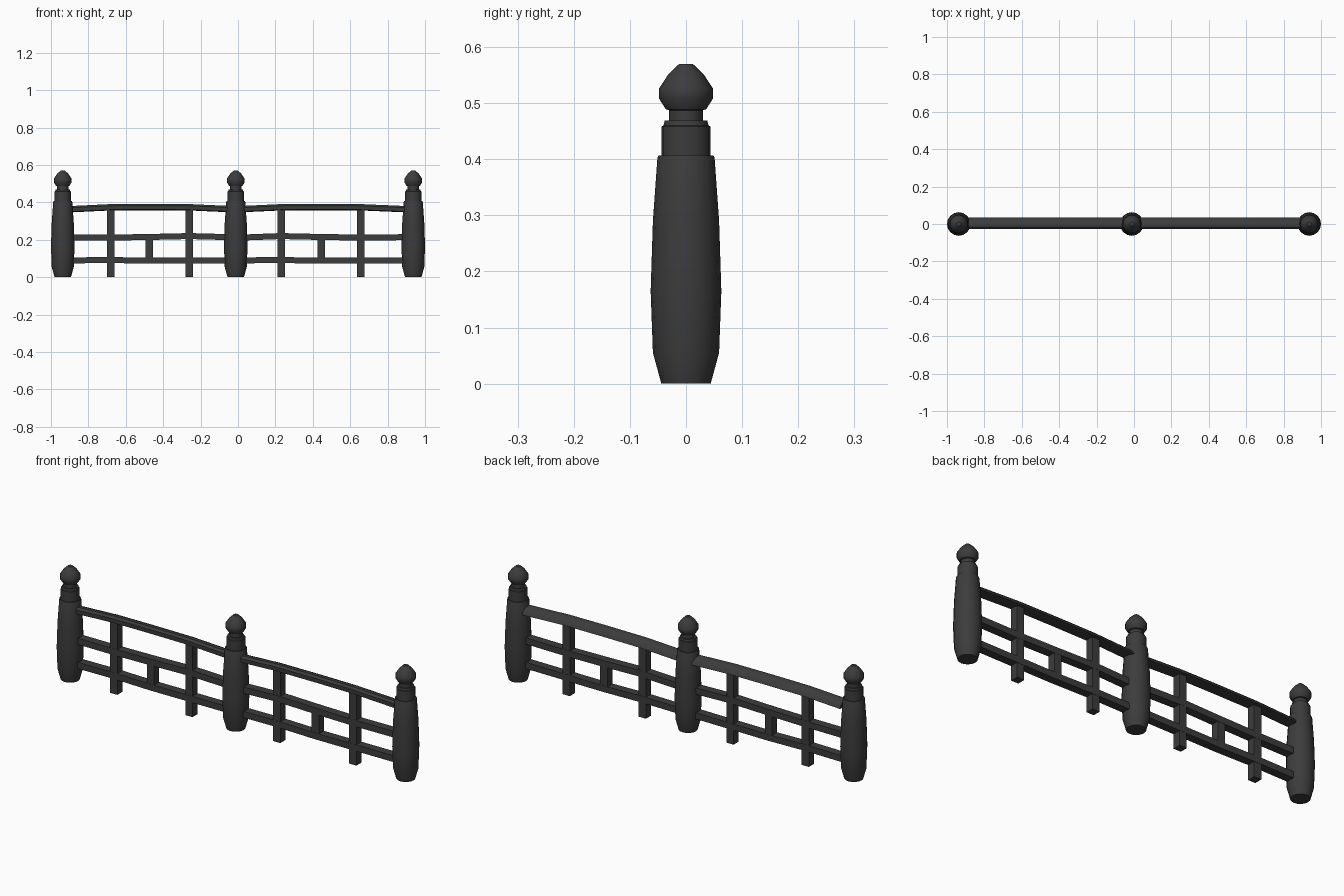
import bpy, bmesh, math

if "Cube" in bpy.data.objects:
    bpy.data.objects.remove(bpy.data.objects["Cube"])

# Dark iron-like paint shared by every part
DARK = bpy.data.materials.new("dark_paint")
DARK.diffuse_color = (0.045, 0.045, 0.046, 1)
DARK.use_nodes = True
DARK.node_tree.nodes["Principled BSDF"].inputs["Base Color"].default_value = DARK.diffuse_color


def finish(name, bm, smooth=True, angle=35):
    bmesh.ops.recalc_face_normals(bm, faces=bm.faces)
    me = bpy.data.meshes.new(name)
    bm.to_mesh(me)
    bm.free()
    me.materials.append(DARK)
    ob = bpy.data.objects.new(name, me)
    bpy.context.collection.objects.link(ob)
    if smooth:
        bpy.ops.object.select_all(action='DESELECT')
        ob.select_set(True)
        bpy.context.view_layer.objects.active = ob
        bpy.ops.object.shade_smooth_by_angle(angle=math.radians(angle))
    return ob


def loft(bm, rings):
    """Skin a list of closed rings and cap both ends."""
    vs = [[bm.verts.new(p) for p in r] for r in rings]
    n = len(vs[0])
    for a, b in zip(vs, vs[1:]):
        for i in range(n):
            bm.faces.new((a[i], a[(i + 1) % n], b[(i + 1) % n], b[i]))
    bm.faces.new(vs[0])
    bm.faces.new(vs[-1])


def post(name, x, sides=16):
    bm = bmesh.new()
    loft(bm, [[(x + r * math.cos(math.tau * i / sides), r * math.sin(math.tau * i / sides), z)
               for i in range(sides)] for r, z in POST])
    return finish(name, bm)


def rail(name, path, section):
    bm = bmesh.new()
    loft(bm, [[(x, y, z + dz) for y, dz in section] for x, z in path])
    return finish(name, bm)


def bar(name, x, z0, z1, w=0.04, d=0.04):
    bm = bmesh.new()
    loft(bm, [[(x + sx * w / 2, sy * d / 2, z)
               for sx, sy in ((-1, -1), (1, -1), (1, 1), (-1, 1))] for z in (z0, z1)])
    return finish(name, bm, smooth=False)


# Turned post: body, collar, neck and pointed cap (radius, height)
POST = [(0.044, 0), (0.059, 0.055), (0.063, 0.165), (0.059, 0.29), (0.051, 0.402),
        (0.049, 0.407), (0.044, 0.407), (0.044, 0.458), (0.040, 0.460), (0.038, 0.469),
        (0.030, 0.469), (0.030, 0.487), (0.036, 0.489), (0.048, 0.508), (0.048, 0.526),
        (0.031, 0.552), (0.012, 0.57)]
for n, x in (("left", -0.937), ("middle", -0.012), ("right", 0.937)):
    post("post_" + n, x)

# Handrail section rounds down towards the back; lower rails are square
HANDRAIL = [(-0.026, -0.015), (-0.027, 0.006), (-0.016, 0.015), (0.0, 0.015),
            (0.016, 0.009), (0.029, -0.004), (0.036, -0.018), (0.022, -0.019)]
SQUARE = [(-0.021, -0.016), (-0.021, 0.016), (0.021, 0.016), (0.021, -0.016)]

# Two fence bays, each with three bowed rails, two uprights and a short strut
for n, x0, xa, xm, xb, x1 in (("left", -0.885, -0.68, -0.475, -0.26, -0.04),
                              ("right", 0.02, 0.23, 0.445, 0.655, 0.89)):
    rail(n + "_handrail", [(x0, 0.366), (xa, 0.376), (xm, 0.377), (xb, 0.376), (x1, 0.366)], HANDRAIL)
    hi, lo = (xb, xa) if n == "left" else (xa, xb)
    rail(n + "_middle_rail", sorted([(x0, 0.212), (lo, 0.212), (xm, 0.215), (hi, 0.220), (x1, 0.214)]), SQUARE)
    rail(n + "_lower_rail", [(x0, 0.090), (xa, 0.092), (xm, 0.088), (xb, 0.089), (x1, 0.090)], SQUARE)
    bar(n + "_upright_a", xa, 0, 0.375)
    bar(n + "_upright_b", xb, 0, 0.375)
    bar(n + "_strut", xm, 0.09, 0.212)
